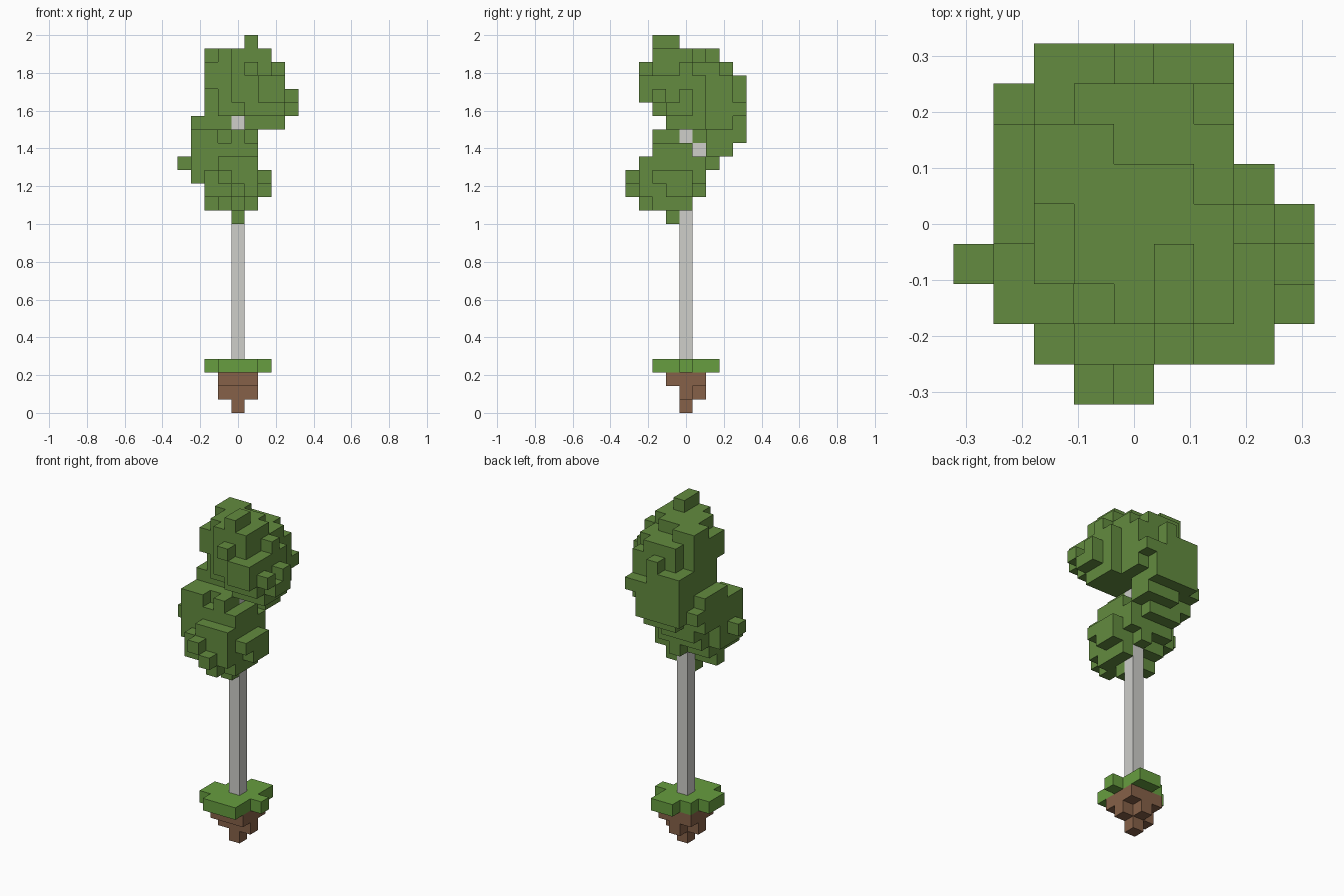
import bpy
import bmesh
import math
from mathutils import Vector

# Remove the default cube only
cube = bpy.data.objects.get("Cube")
if cube:
    bpy.data.objects.remove(cube, do_unlink=True)

BLOCK = 2 / 28  # edge length of one block
DIRECTIONS = [Vector(d) for d in ((1, 0, 0), (-1, 0, 0), (0, 1, 0),
                                  (0, -1, 0), (0, 0, 1), (0, 0, -1))]


def make_material(name, colour):
    material = bpy.data.materials.new(name)
    material.use_nodes = True
    rgba = (*colour, 1)
    material.diffuse_color = rgba
    shader = material.node_tree.nodes["Principled BSDF"]
    shader.inputs["Base Color"].default_value = rgba
    shader.inputs["Roughness"].default_value = 0.9
    return material


def fill(boxes):
    """Return every block cell inside a list of (x, x, y, y, z, z) ranges."""
    return {(x, y, z)
            for x0, x1, y0, y1, z0, z1 in boxes
            for x in range(x0, x1 + 1)
            for y in range(y0, y1 + 1)
            for z in range(z0, z1 + 1)}


def build_blocks(name, cells, material):
    """Skin a set of block cells with their outer faces only."""
    mesh = bpy.data.meshes.new(name)
    bm = bmesh.new()
    for cell in sorted(cells):
        centre = Vector(cell) + Vector((0, 0, 0.5))
        for normal in DIRECTIONS:
            neighbour = tuple(int(a + b) for a, b in zip(cell, normal))
            if neighbour in cells:
                continue
            side = Vector((normal.y, normal.z, normal.x))
            up = normal.cross(side)
            corners = [centre + (normal + side * a + up * b) / 2
                       for a, b in ((-1, -1), (1, -1), (1, 1), (-1, 1))]
            bm.faces.new([bm.verts.new(corner * BLOCK) for corner in corners])
    bmesh.ops.remove_doubles(bm, verts=bm.verts, dist=BLOCK / 100)
    bmesh.ops.dissolve_limit(bm, angle_limit=math.radians(1),
                             verts=bm.verts, edges=bm.edges)
    bm.to_mesh(mesh)
    bm.free()
    mesh.materials.append(material)
    obj = bpy.data.objects.new(name, mesh)
    bpy.context.collection.objects.link(obj)
    return obj


leaf_green = make_material("leaf green", (0.125, 0.26, 0.05))
grass_green = make_material("grass green", (0.135, 0.34, 0.05))
bark_grey = make_material("bark grey", (0.62, 0.62, 0.59))
soil_brown = make_material("soil brown", (0.24, 0.12, 0.065))

# Soil clump narrowing to one block
soil = fill([
    (0, 0, 0, 0, 0, 0),
    (-1, 1, 0, 0, 1, 1), (0, 0, 1, 1, 1, 1),
    (-1, 1, -1, 1, 2, 2),
])

# Ragged grass layer
grass = fill([
    (-1, 1, -1, 1, 3, 3),
    (-1, 1, -2, -2, 3, 3),
    (0, 1, 2, 2, 3, 3),
    (2, 2, 0, 0, 3, 3),
    (-2, -2, -1, 0, 3, 3),
])

# Trunk with a short branch
trunk = fill([(0, 0, 0, 0, 4, 22), (0, 0, 1, 1, 19, 19)])

# Lower crown, leaning to the front
lower_crown = fill([
    (0, 0, -1, -1, 14, 14),
    (-1, 1, -2, -1, 15, 15), (-2, -2, -1, -1, 15, 15),
    (1, 1, 0, 0, 15, 15), (0, 0, -3, -3, 15, 15),
    (-2, 1, -2, 0, 16, 18),
    (-1, 1, -3, -3, 16, 18), (-2, -2, -3, -3, 16, 17),
    (-1, -1, -4, -4, 17, 17), (0, 0, -4, -4, 16, 16),
    (2, 2, -2, 0, 17, 17), (2, 2, -1, 0, 16, 16),
    (0, 0, 1, 1, 16, 16), (-2, 1, 1, 1, 17, 18),
    (-3, -3, -2, 0, 17, 20), (-4, -4, -1, -1, 18, 18),
    (-2, 1, -2, 0, 19, 19),
    (-2, -2, -2, 0, 20, 20), (0, 0, -2, -1, 20, 20), (-1, -1, -1, 0, 20, 20),
    (-3, -1, 0, 0, 21, 21),
])

# Leaves joining both crowns at the back
joining_leaves = fill([
    (-2, 0, 2, 2, 18, 18),
    (-3, -1, 1, 2, 19, 19), (-1, 1, 2, 3, 19, 19),
    (-3, 0, 1, 3, 20, 20), (-2, 1, 2, 4, 20, 20),
    (-3, -1, 1, 2, 21, 21), (-2, 1, 1, 4, 21, 21),
])

# Body of the upper crown, leaning to the back
upper_crown = fill([
    (1, 3, -1, 1, 21, 21), (1, 2, 2, 3, 21, 21),
    (1, 3, -2, -2, 22, 22), (-1, 3, -1, 1, 22, 22), (-2, 2, 2, 4, 22, 22),
    (-2, -2, 0, 1, 22, 23),
    (-1, 2, -1, 2, 23, 25), (0, 2, -2, -2, 23, 25),
    (-2, -2, -1, 1, 24, 25), (-2, -2, 2, 2, 23, 25),
    (-1, 1, 3, 3, 23, 25), (2, 2, 3, 3, 23, 24),
    (3, 3, -2, -1, 23, 24), (3, 3, 0, 0, 23, 25), (3, 3, 1, 1, 23, 24),
    (-1, 2, -1, 0, 26, 26), (0, 2, -2, -2, 26, 26),
    (-2, 1, 1, 1, 26, 26), (-2, -1, 2, 2, 26, 26),
])

# Single tufts standing out of the upper crown
tufts = fill([
    (1, 1, -2, -1, 27, 27),
    (2, 3, -3, -3, 23, 24), (1, 1, -3, -3, 25, 25),
    (4, 4, -2, -2, 23, 23), (4, 4, -1, -1, 22, 22), (4, 4, 0, 0, 22, 23),
    (0, 0, 4, 4, 23, 24), (-2, -1, 4, 4, 23, 23), (-2, -2, 3, 3, 23, 23),
])

build_blocks("soil", soil, soil_brown)
build_blocks("grass", grass, grass_green)
build_blocks("trunk", trunk, bark_grey)
foliage = lower_crown | joining_leaves | upper_crown | tufts
build_blocks("foliage", foliage - trunk, leaf_green)
